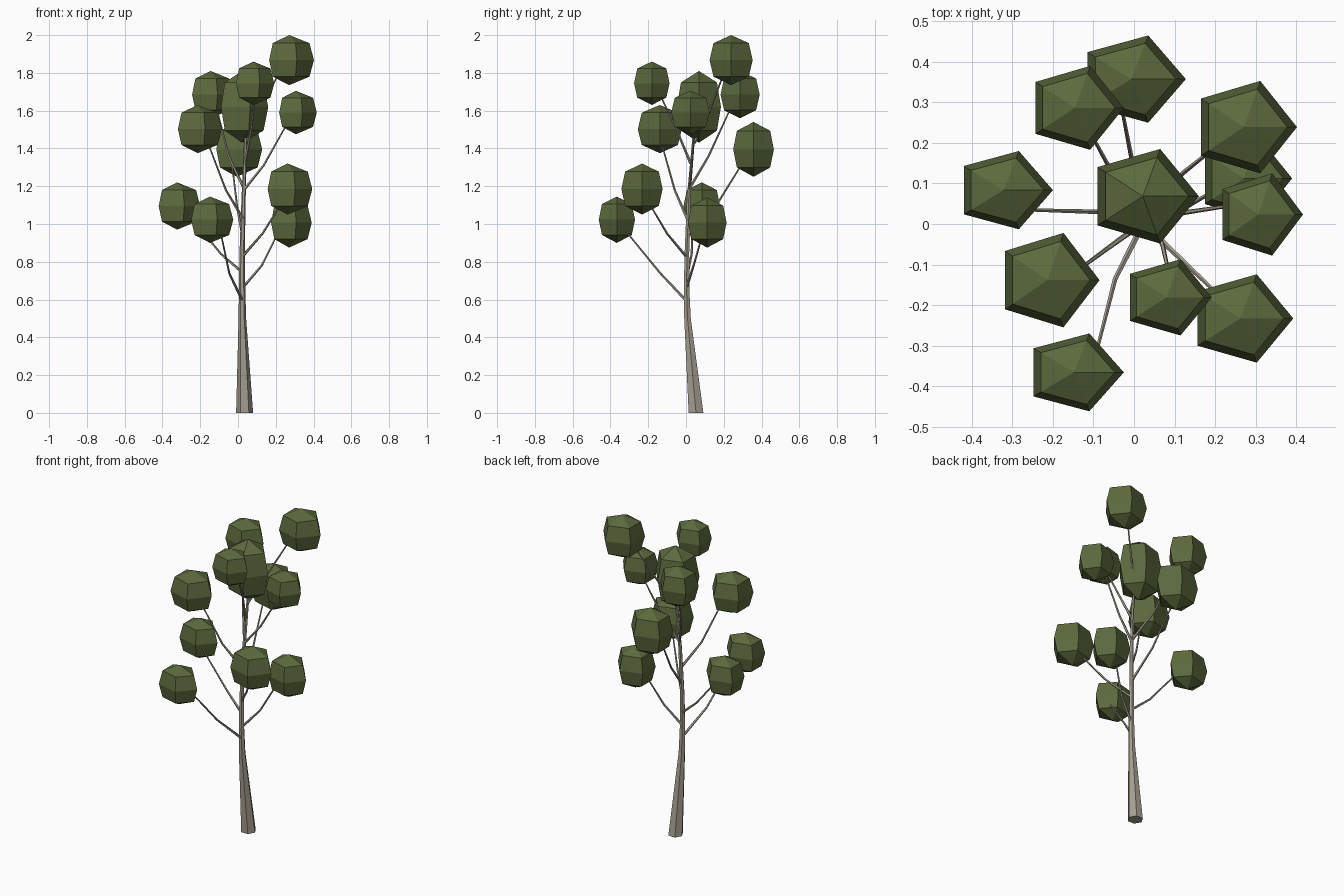
import bpy, bmesh, math
from mathutils import Vector

if "Cube" in bpy.data.objects:
    bpy.data.objects.remove(bpy.data.objects["Cube"])


def material(name, rgb):
    m = bpy.data.materials.new(name)
    m.diffuse_color = (*rgb, 1)
    m.use_nodes = True
    m.node_tree.nodes["Principled BSDF"].inputs["Base Color"].default_value = m.diffuse_color
    return m


BARK = material("grey_bark", (0.38, 0.35, 0.285))
LEAF = material("olive_green", (0.107, 0.142, 0.047))


def finish(bm, name, mat):
    bmesh.ops.recalc_face_normals(bm, faces=bm.faces)
    me = bpy.data.meshes.new(name)
    bm.to_mesh(me)
    bm.free()
    me.materials.append(mat)
    bpy.context.collection.objects.link(bpy.data.objects.new(name, me))


def bridge(bm, rings):
    for a, b in zip(rings, rings[1:]):
        n = len(a)
        for i in range(n):
            bm.faces.new((a[i], a[(i + 1) % n], b[(i + 1) % n], b[i]))


def tube(name, points, radii, sides, flat=False):
    """Tapered tube through points; flat keeps every ring horizontal."""
    bm = bmesh.new()
    pts = [Vector(p) for p in points]
    rings = []
    for k, (p, r) in enumerate(zip(pts, radii)):
        d = pts[min(k + 1, len(pts) - 1)] - pts[max(k - 1, 0)]
        rot = Vector((0, 0, 1)).rotation_difference(Vector((0, 0, 1)) if flat else d)
        rings.append([bm.verts.new(p + rot @ Vector((r * math.cos(t), r * math.sin(t), 0)))
                      for t in (math.tau * i / sides for i in range(sides))])
    bridge(bm, rings)
    bm.faces.new(rings[0])
    bm.faces.new(rings[-1])
    finish(bm, name, BARK)


def leaf_clump(name, x0, x1, y0, y1, z0, z1):
    """Five-sided faceted ball filling the given extents, one corner towards +x."""
    bm = bmesh.new()
    rx, ry, rz = (x1 - x0) / 1.809, (y1 - y0) / 1.902, (z1 - z0) / 2
    cx, cy, cz = x1 - rx, (y0 + y1) / 2, (z0 + z1) / 2
    rings = [[bm.verts.new((cx + rx * s * math.cos(t), cy + ry * s * math.sin(t), cz + rz * h))
              for t in (math.tau * i / 5 for i in range(5))]
             for s, h in ((0.82, -0.66), (1, 0), (0.82, 0.68))]
    bridge(bm, rings)
    for ring, z in ((rings[0], z0), (rings[-1], z1)):
        tip = bm.verts.new((cx, cy, z))
        for i in range(5):
            bm.faces.new((ring[i], ring[(i + 1) % 5], tip))
    finish(bm, name, LEAF)


# Trunk
tube("trunk",
     [(.035, .053, 0), (.023, .008, .5), (.022, .003, .65), (.022, .005, .85),
      (.03, .015, 1.15), (.04, .04, 1.45), (.04, .055, 1.6)],
     [.045, .02, .017, .014, .011, .008, .006], 6, True)

# Branches: start, bend, end inside a leaf clump
branches = [
    [(.02, -.005, .6), (-.047, -.137, .74), (-.095, -.325, .97)],
    [(.03, .005, .67), (.125, .04, .78), (.22, .095, .97)],
    [(.015, .01, .75), (-.09, .03, .84), (-.27, .035, 1.06)],
    [(.025, 0, .83), (.13, -.1, .95), (.23, -.195, 1.11)],
    [(.025, .01, .93), (-.005, .155, 1.09), (-.035, .31, 1.34)],
    [(.025, .005, 1.03), (-.065, -.06, 1.18), (-.16, -.13, 1.43)],
    [(.03, .015, 1.18), (.135, .03, 1.31), (.27, .05, 1.55)],
    [(.03, .02, 1.19), (-.05, .12, 1.36), (-.11, .23, 1.6)],
    [(.035, .025, 1.32), (.07, -.05, 1.5), (.09, -.14, 1.69)],
    [(.04, .045, 1.43), (.12, .125, 1.6), (.22, .205, 1.81)],
]
for i, path in enumerate(branches, 1):
    tube(f"branch_{i}", path, [.008, .006, .004], 5)

# Leaf clumps: x, y and z extents
clumps = [
    (-.115, .128, .25, .465, 1.25, 1.54),
    (-.243, -.025, .183, .39, 1.56, 1.81),
    (-.42, -.20, -.013, .18, .97, 1.22),
    (-.318, -.085, -.255, -.022, 1.375, 1.63),
    (-.248, -.025, -.462, -.27, .90, 1.145),
    (-.01, .192, -.275, -.087, 1.63, 1.86),
    (.157, .393, -.342, -.124, 1.05, 1.32),
    (.218, .417, -.078, .125, 1.475, 1.705),
    (.175, .39, .01, .215, .875, 1.14),
    (.165, .402, .125, .353, 1.735, 2.0),
    (-.09, .16, -.048, .185, 1.43, 1.81),
]
for i, ext in enumerate(clumps, 1):
    leaf_clump(f"leaf_clump_{i}", *ext)
